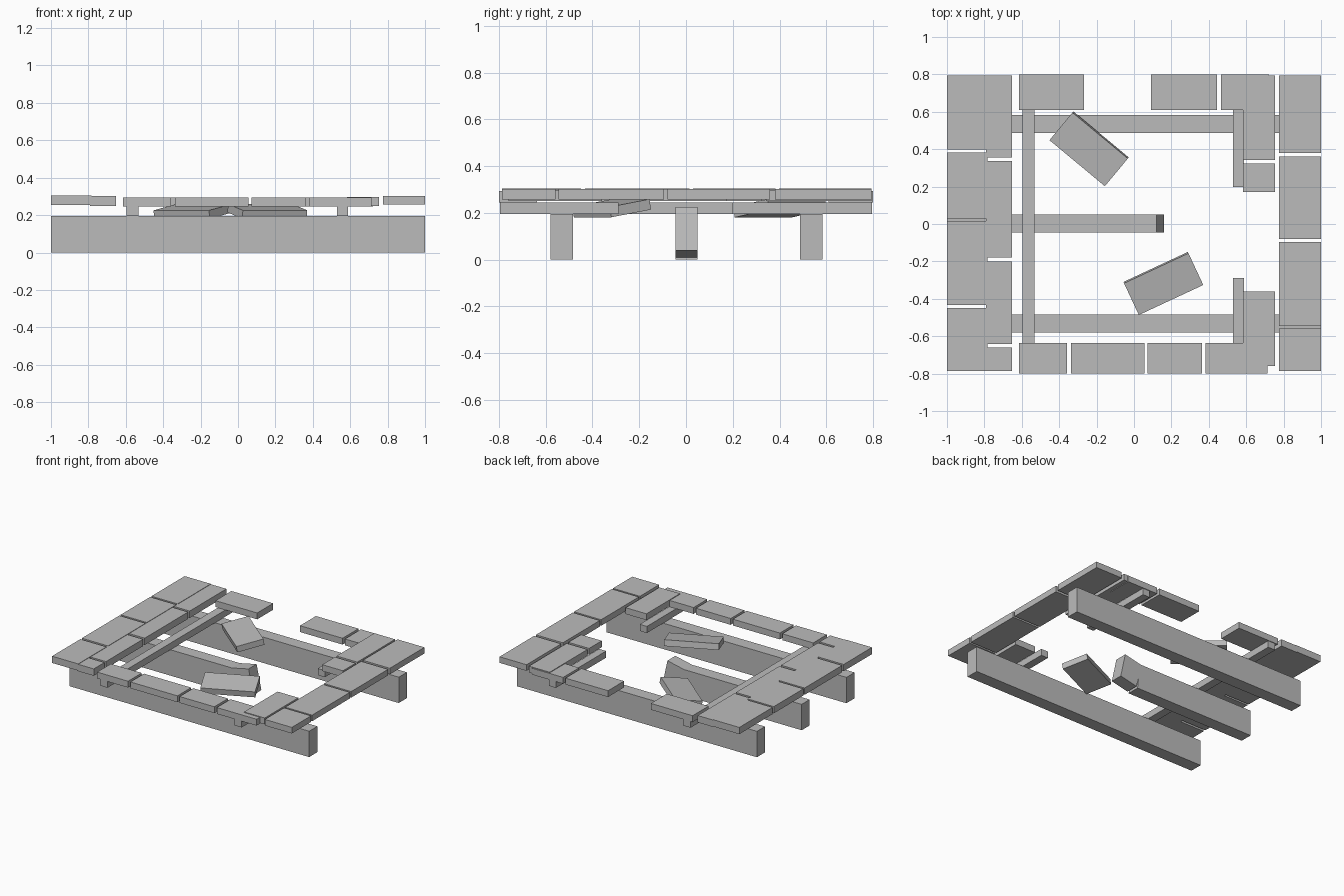
import bpy, bmesh, math
from mathutils import Matrix, Vector

if "Cube" in bpy.data.objects:
    bpy.data.objects.remove(bpy.data.objects["Cube"])

wood = bpy.data.materials.new("plain grey")
wood.diffuse_color = (0.5, 0.5, 0.5, 1)
wood.use_nodes = True
wood.node_tree.nodes["Principled BSDF"].inputs["Base Color"].default_value = wood.diffuse_color


def add_object(name, bm):
    bmesh.ops.recalc_face_normals(bm, faces=bm.faces)
    mesh = bpy.data.meshes.new(name)
    bm.to_mesh(mesh)
    bm.free()
    mesh.materials.append(wood)
    obj = bpy.data.objects.new(name, mesh)
    bpy.context.collection.objects.link(obj)
    return obj


def box(name, x0, x1, y0, y1, z0, z1):
    bm = bmesh.new()
    size = Matrix.Diagonal((x1 - x0, y1 - y0, z1 - z0, 1))
    mid = Matrix.Translation(((x0 + x1) / 2, (y0 + y1) / 2, (z0 + z1) / 2))
    bmesh.ops.create_cube(bm, size=1, matrix=mid @ size)
    return add_object(name, bm)


def fallen_plank(name, center, size, turn, roll):
    obj = box(name, -size[0] / 2, size[0] / 2, -size[1] / 2, size[1] / 2,
              -size[2] / 2, size[2] / 2)
    obj.data.transform(Matrix.Translation(center)
                       @ Matrix.Rotation(math.radians(turn), 4, 'Z')
                       @ Matrix.Rotation(math.radians(roll), 4, 'X'))


# Long support beams
box("back_beam", -1, 1, 0.487, 0.583, 0, 0.195)
box("front_beam", -1, 1, -0.58, -0.483, 0, 0.195)

# Snapped middle beam: side profile with a bent tip, extruded across
profile = [(-1, 0), (0.01, 0), (0, 0.09), (0.02, 0.01), (0.16, 0.04),
           (0.12, 0.225), (-0.02, 0.195), (-1, 0.195)]
bm = bmesh.new()
face = bm.faces.new([bm.verts.new((x, -0.045, z)) for x, z in profile])
ext = bmesh.ops.extrude_face_region(bm, geom=[face])
bmesh.ops.translate(bm, vec=Vector((0, 0.095, 0)),
                    verts=[g for g in ext["geom"] if isinstance(g, bmesh.types.BMVert)])
add_object("broken_middle_beam", bm)

# Cross rails, the right one broken in two
box("left_rail", -0.595, -0.532, -0.795, 0.795, 0.195, 0.245)
box("right_rail_front", 0.528, 0.587, -0.795, -0.288, 0.195, 0.245)
box("right_rail_back", 0.528, 0.587, 0.197, 0.795, 0.195, 0.245)

# Planks running across the front and back edges
for i, (a, b) in enumerate([(-0.615, -0.357), (-0.337, 0.055), (0.073, 0.363), (0.383, 0.715)]):
    box(f"front_plank_{i}", a, b, -0.8, -0.637, 0.245, 0.293)
for i, (a, b) in enumerate([(-0.615, -0.267), (0.09, 0.445), (0.465, 0.723)]):
    box(f"back_plank_{i}", a, b, 0.61, 0.8, 0.245, 0.293)

# Planks running along the left and right edges: x range, z range, y spans
rows = {
    "right_inner_plank": (0.582, 0.755, 0.25, 0.298,
                          [(0.343, 0.793), (0.172, 0.323), (-0.76, -0.36)]),
    "right_outer_plank": (0.775, 1, 0.257, 0.303,
                          [(0.38, 0.793), (-0.08, 0.36), (-0.545, -0.095), (-0.787, -0.558)]),
    "left_inner_plank": (-0.79, -0.652, 0.25, 0.302,
                         [(0.355, 0.793), (-0.18, 0.337), (-0.642, -0.2), (-0.787, -0.66)]),
    "left_outer_plank": (-1, -0.782, 0.254, 0.305,
                         [(0.397, 0.793), (0.03, 0.382), (-0.432, 0.015), (-0.787, -0.45)]),
}
for name, (x0, x1, z0, z1, spans) in rows.items():
    for i, (y0, y1) in enumerate(spans):
        box(f"{name}_{i}", x0, x1, y0, y1, z0, z1)

# Loose planks that dropped into the opening
fallen_plank("loose_back_plank", (-0.24, 0.402, 0.22), (0.385, 0.195, 0.045), -39.7, 10)
fallen_plank("loose_front_plank", (0.157, -0.318, 0.22), (0.38, 0.19, 0.045), 25, 10)
